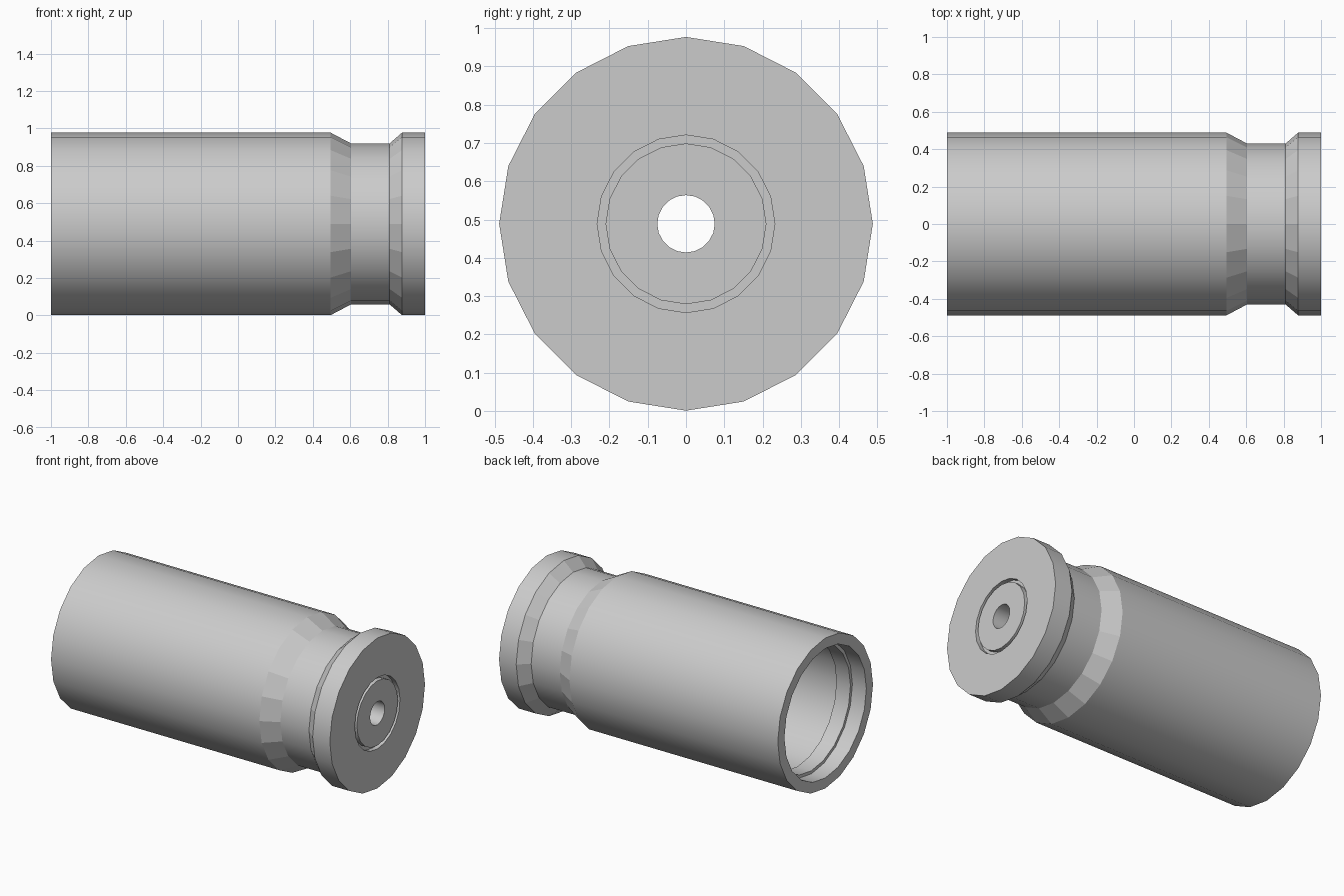
import bpy, bmesh
from math import sin, cos, tau, radians

if "Cube" in bpy.data.objects:
    bpy.data.objects.remove(bpy.data.objects["Cube"])

SIDES = 20
CENTRE_Z = 0.489


def lathe(name, profile, flat_bands=()):
    """Revolve a closed (x, radius) profile around the horizontal x axis."""
    bm = bmesh.new()
    rings = []
    for x, r in profile:
        rings.append([bm.verts.new((x, r * cos(tau * i / SIDES),
                                    CENTRE_Z + r * sin(tau * i / SIDES)))
                      for i in range(SIDES)])
    for k, ring in enumerate(rings):
        nxt = rings[(k + 1) % len(rings)]
        for i in range(SIDES):
            j = (i + 1) % SIDES
            face = bm.faces.new((ring[i], ring[j], nxt[j], nxt[i]))
            face.smooth = k not in flat_bands
    bmesh.ops.recalc_face_normals(bm, faces=bm.faces)
    # smooth around the tube, crisp at the profile corners
    for e in bm.edges:
        e.smooth = e.calc_face_angle(0) < radians(25)
    mesh = bpy.data.meshes.new(name)
    bm.to_mesh(mesh)
    bm.free()
    obj = bpy.data.objects.new(name, mesh)
    bpy.context.collection.objects.link(obj)
    return obj


profile = [
    # outer wall, tapered groove and rim
    (-1.0, 0.488), (0.495, 0.488), (0.605, 0.43),
    (0.81, 0.43), (0.877, 0.488), (1.0, 0.488),
    # ring groove around the centre disc
    (1.0, 0.232), (0.97, 0.232), (0.97, 0.21), (1.0, 0.21),
    # central through hole to the inner floor
    (1.0, 0.075), (0.55, 0.075),
    # hollow bore with a raised inner ring near the mouth
    (0.55, 0.36), (0.45, 0.42), (-0.80, 0.42), (-0.80, 0.40),
    (-0.90, 0.40), (-0.90, 0.42), (-1.0, 0.42),
]
lathe("hollow_case", profile, flat_bands=(1, 3))
